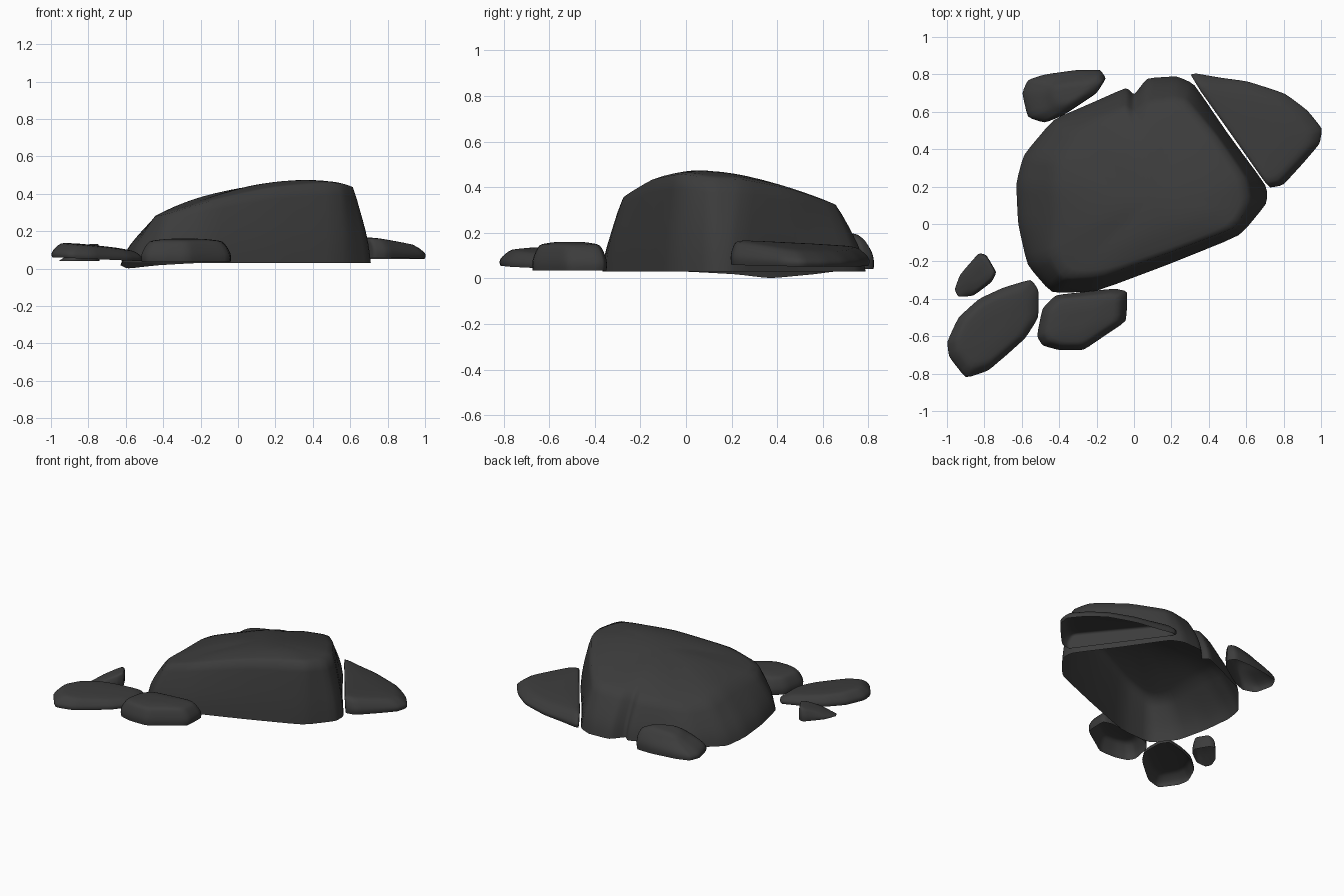
import bpy, bmesh
from mathutils import Vector

if "Cube" in bpy.data.objects:
    bpy.data.objects.remove(bpy.data.objects["Cube"])

stone = bpy.data.materials.new("dark_stone")
stone.diffuse_color = (.045, .045, .045, 1)
stone.use_nodes = True
stone.node_tree.nodes["Principled BSDF"].inputs["Base Color"].default_value = stone.diffuse_color


def loft(name, rings, centre, shoulder_crease=0.4):
    """Open-bottomed rock shell: rings from the ground up, closed by a centre point."""
    bm = bmesh.new()
    crease = bm.edges.layers.float.new("crease_edge")
    rows = [[bm.verts.new(p) for p in ring] for ring in rings]
    n = len(rows[0])
    for a, b in zip(rows, rows[1:]):
        for i in range(n):
            j = (i + 1) % n
            bm.faces.new((a[i], a[j], b[j], b[i]))
    top = bm.verts.new(centre)
    for i in range(n):
        bm.faces.new((rows[-1][i], rows[-1][(i + 1) % n], top))
    # Firm up the upright corners and the shoulder line
    for i in range(n):
        for r in range(len(rows) - 2):
            e = bm.edges.get((rows[r][i], rows[r + 1][i]))
            e[crease] = 0.45
        e = bm.edges.get((rows[-2][i], rows[-2][(i + 1) % n]))
        e[crease] = shoulder_crease
    bmesh.ops.recalc_face_normals(bm, faces=bm.faces)
    if sum(f.normal.z for f in top.link_faces) < 0:
        bmesh.ops.reverse_faces(bm, faces=bm.faces)
    mesh = bpy.data.meshes.new(name)
    bm.to_mesh(mesh)
    bm.free()
    mesh.shade_smooth()
    mesh.materials.append(stone)
    obj = bpy.data.objects.new(name, mesh)
    bpy.context.collection.objects.link(obj)
    sub = obj.modifiers.new("soften", 'SUBSURF')
    sub.levels = sub.render_levels = 2
    return obj


def cobble(name, outline, base, height, inset, tilt=(0, 0), lean=(0, 0), foot=0.15, rim=.9):
    """Low rounded stone from a ground outline; tilt slopes its top, foot its base."""
    c = sum((Vector(p) for p in outline), Vector((0, 0))) / len(outline)

    def ring(k, z, t):
        pts = []
        for p in outline:
            d = (Vector(p) - c) * k
            q = c + d + Vector(lean) * t * (1 if k < .99 else 0)
            pts.append((q.x, q.y, z + t * (tilt[0] * d.x + tilt[1] * d.y)))
        return pts

    h = height - base
    rings = [ring(0.985, base, foot), ring(1.02, base + h * 0.35, 0.5),
             ring(1 - inset, base + h * rim, 1), ring(0.45, height, 1)]
    return loft(name, rings, (c.x + lean[0], c.y + lean[1], height))


def top_height(x, y):
    """Broad sloping crown of the main boulder."""
    fall = .09 * max(0, .4 - x) + .25 * max(0, -.05 - x) + .1 * max(0, x - .4)
    return .487 - fall - (.35 if y > 0 else 1.3) * y * y


# Main boulder: ground x, y then shoulder x, y, z
main = [
    (-.63, .22, -.43, .20, .29), (-.59, .37, -.43, .34, .265),
    (-.43, .56, -.34, .48, .25), (-.22, .65, -.18, .57, .28),
    (-.04, .73, -.05, .62, .295), (0, .69, 0, .59, .30),
    (.07, .78, .07, .64, .315), (.23, .79, .22, .66, .325),
    (.32, .75, .28, .65, .33), (.50, .485, .44, .47, .395),
    (.71, .20, .59, .25, .44), (.71, .11, .62, .12, .44),
    (.57, -.06, .55, -.02, .465), (.2, -.21, .2, -.15, .44),
    (-.2, -.36, -.17, -.28, .36), (-.44, -.37, -.38, -.29, .295),
    (-.57, -.22, -.45, -.17, .28), (-.62, 0, -.43, 0, .29)]
centre = Vector((.1, .12))
dip = {0: .018, 1: 0, 2: .018}
base_ring = [(m[0], m[1], dip.get(i, .03)) for i, m in enumerate(main)]
mid_ring, shoulder, inner = [], [], []
for (a, b, x, y, z), low in zip(main, base_ring):
    s = Vector((x, y, z))
    shoulder.append(s)
    mid_ring.append(Vector(low).lerp(s, .35) + Vector((a - x, b - y, 0)) * .2)
    q = s.xy.lerp(centre, .35)
    inner.append((q.x, q.y, top_height(q.x, q.y)))
loft("main_boulder", [base_ring, mid_ring, shoulder, inner],
     (centre.x, centre.y, top_height(*centre)), 0.6)

# Split-off slab on the right
cobble("right_slab", [(.29, .815), (.46, .785), (.61, .765), (.81, .70), (.93, .61), (1.01, .51),
                      (.995, .43), (.91, .33), (.80, .21), (.73, .195), (.69, .25), (.50, .52)],
       .055, .15, .13, tilt=(-.07, -.1), lean=(-.025, -.02))

# Scattered stones
cobble("front_stone", [(-.52, -.60), (-.49, -.45), (-.42, -.38), (-.25, -.36), (-.10, -.345),
                       (-.035, -.36), (-.04, -.52), (-.16, -.60), (-.27, -.675), (-.40, -.675),
                       (-.49, -.65)],
       .035, .16, .18)
cobble("left_stone", [(-1.0, -.63), (-.94, -.50), (-.83, -.40), (-.70, -.34), (-.55, -.295),
                      (-.51, -.35), (-.51, -.50), (-.58, -.61), (-.68, -.70), (-.78, -.785),
                      (-.90, -.825), (-.99, -.71)],
       .05, .123, .2, tilt=(-.11, 0), foot=.4)
cobble("small_pebble", [(-.96, -.35), (-.93, -.27), (-.83, -.155), (-.79, -.165), (-.735, -.26),
                        (-.76, -.31), (-.86, -.385), (-.94, -.39)],
       .04, .108, .2, tilt=(.33, .17), lean=(.015, .01), foot=0)
cobble("back_stone", [(-.60, .70), (-.57, .77), (-.48, .80), (-.30, .825), (-.18, .825),
                      (-.15, .78), (-.20, .70), (-.29, .64), (-.38, .58), (-.48, .54),
                      (-.57, .57)],
       .04, .19, .3, tilt=(.15, -.1), lean=(.05, 0), foot=0, rim=.75)
